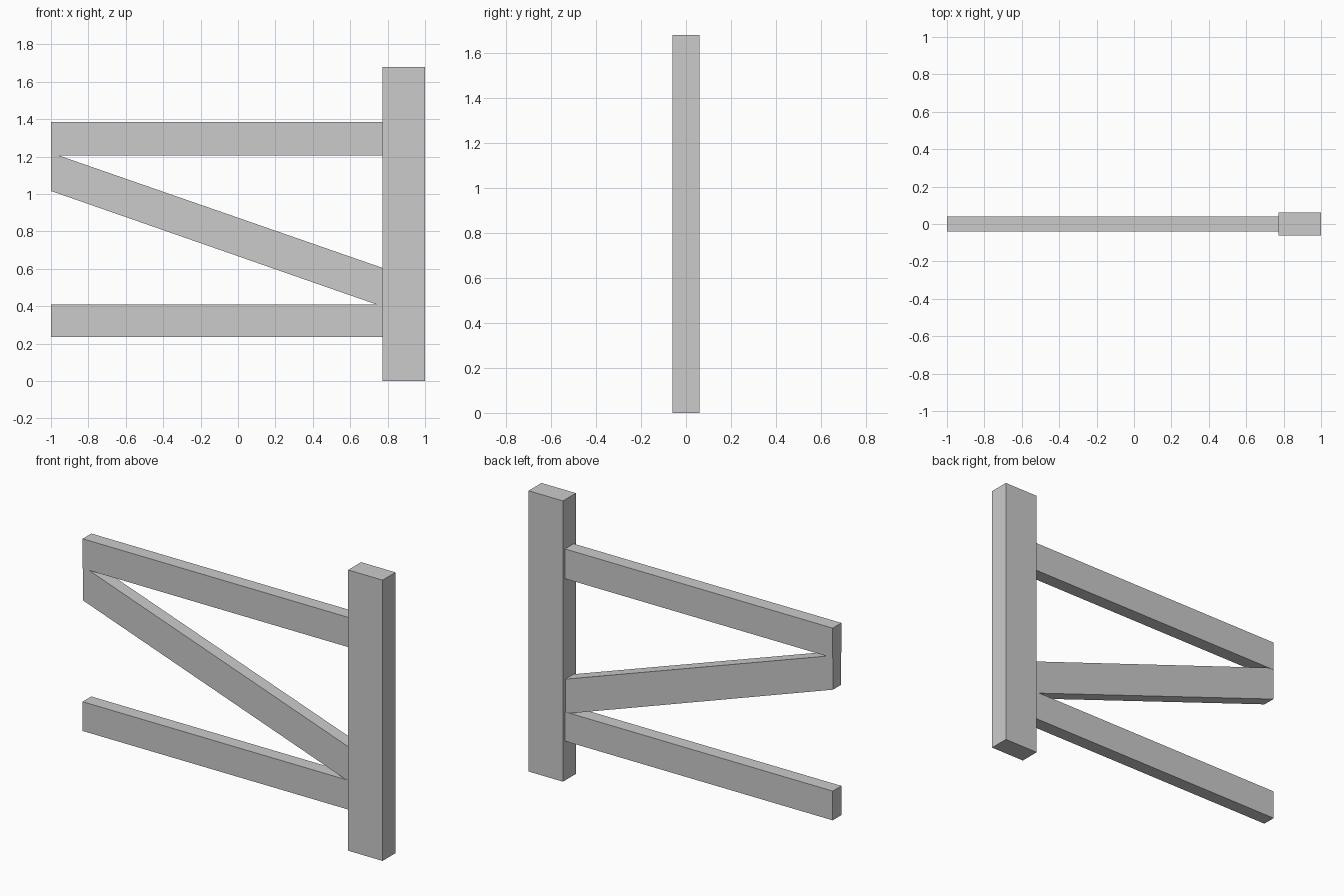
import bpy, bmesh

if "Cube" in bpy.data.objects:
    bpy.data.objects.remove(bpy.data.objects["Cube"])


def plank(name, outline, half_depth):
    """Extrude an x-z outline symmetrically along y."""
    bm = bmesh.new()
    face = bm.faces.new([bm.verts.new((x, -half_depth, z)) for x, z in outline])
    out = bmesh.ops.extrude_face_region(bm, geom=[face])
    verts = [v for v in out["geom"] if isinstance(v, bmesh.types.BMVert)]
    bmesh.ops.translate(bm, verts=verts, vec=(0, 2 * half_depth, 0))
    bmesh.ops.recalc_face_normals(bm, faces=bm.faces)
    mesh = bpy.data.meshes.new(name)
    bm.to_mesh(mesh)
    bm.free()
    obj = bpy.data.objects.new(name, mesh)
    bpy.context.collection.objects.link(obj)
    return obj


def rect(x0, x1, z0, z1):
    return [(x0, z0), (x1, z0), (x1, z1), (x0, z1)]


POST_X = 0.772

# Upright post
plank("post", rect(POST_X, 1.0, 0.0, 1.68), 0.061)

# Horizontal rails
plank("lower_rail", rect(-1.0, POST_X, 0.235, 0.41), 0.041)
plank("upper_rail", rect(-1.0, POST_X, 1.207, 1.385), 0.041)

# Diagonal brace, trimmed where it meets the rails
plank("diagonal_brace", [(-1.0, 1.016), (0.738, 0.41), (POST_X, 0.41),
                         (POST_X, 0.605), (-0.962, 1.207), (-1.0, 1.207)], 0.039)
